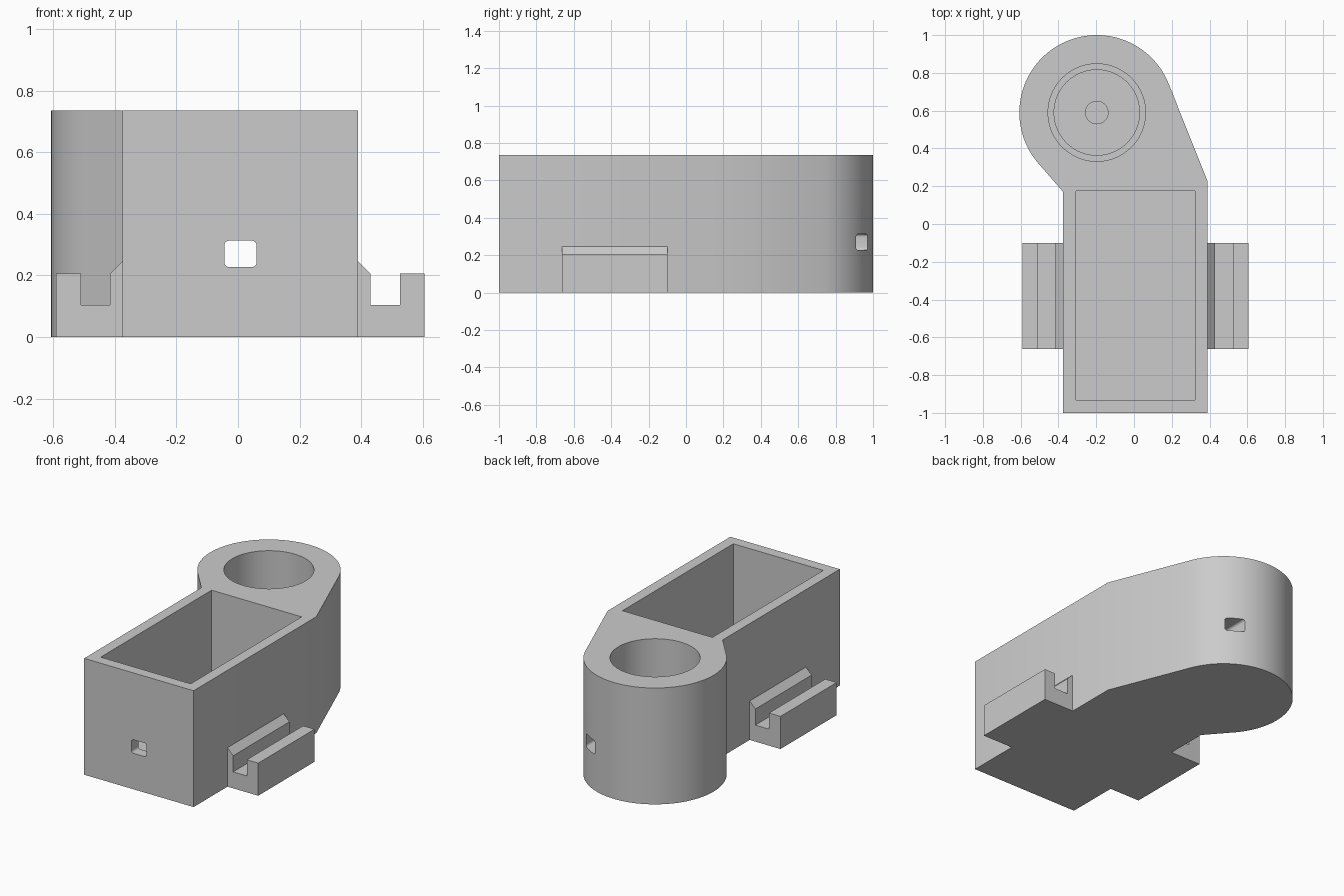
import bpy, bmesh
from math import atan2, acos, cos, sin, hypot, pi
from mathutils import Matrix, Vector

cube = bpy.data.objects.get("Cube")
if cube:
    bpy.data.objects.remove(cube, do_unlink=True)

grey = bpy.data.materials.new("plain grey")
grey.use_nodes = True
grey.diffuse_color = (0.6, 0.6, 0.6, 1)
grey.node_tree.nodes["Principled BSDF"].inputs["Base Color"].default_value = (0.6, 0.6, 0.6, 1)

HEIGHT, FLOOR = 0.735, 0.07
MID = 0.0075                       # centre line of the box
HALF = 0.3825                      # half width of the box
CX, CY, R = -0.197, 0.59, 0.41     # round tower


def prism(name, points, low, high, matrix=Matrix()):
    """Extrude a flat profile from low to high along its local z."""
    bm = bmesh.new()
    face = bm.faces.new([bm.verts.new((x, y, low)) for x, y in points])
    side = bmesh.ops.extrude_face_region(bm, geom=[face])["geom"]
    verts = [v for v in side if isinstance(v, bmesh.types.BMVert)]
    bmesh.ops.translate(bm, verts=verts, vec=(0, 0, high - low))
    bm.transform(matrix)
    bmesh.ops.recalc_face_normals(bm, faces=bm.faces)
    mesh = bpy.data.meshes.new(name)
    bm.to_mesh(mesh)
    bm.free()
    mesh.materials.append(grey)
    obj = bpy.data.objects.new(name, mesh)
    bpy.context.collection.objects.link(obj)
    return obj


def arc(cx, cy, r, start, end, steps):
    return [(cx + r * cos(start + (end - start) * i / steps),
             cy + r * sin(start + (end - start) * i / steps)) for i in range(steps + 1)]


def disc(r, steps=96):
    return arc(CX, CY, r, 0, 2 * pi, steps)[:-1]


def rect(x0, x1, y0, y1):
    return [(x0, y0), (x1, y0), (x1, y1), (x0, y1)]


def tangent_angle(x, y, sign):
    """Angle on the tower where a line from the point touches it."""
    dx, dy = x - CX, y - CY
    return atan2(dy, dx) + sign * acos(R / hypot(dx, dy))


def cut(target, cutter):
    cutter.hide_render = True
    mod = target.modifiers.new("cut", "BOOLEAN")
    mod.operation, mod.solver, mod.object = "DIFFERENCE", "EXACT", cutter
    bpy.ops.object.select_all(action="DESELECT")
    bpy.context.view_layer.objects.active = target
    target.select_set(True)
    bpy.ops.object.modifier_apply(modifier=mod.name)
    bpy.data.objects.remove(cutter, do_unlink=True)


# Body: box blending by tangents into the round tower
x0, x1 = MID - HALF, MID + HALF
start = tangent_angle(x1, 0.225, 1)
end = tangent_angle(x0, 0.17, -1) % (2 * pi)
outline = [(x0, -1), (x1, -1), (x1, 0.225)] + arc(CX, CY, R, start, end, 80) + [(x0, 0.17)]
body = prism("housing_body", outline, 0, HEIGHT)

# Rectangular compartment and stepped round bore
cut(body, prism("compartment_cutter", rect(-0.307, 0.322, -0.932, 0.175), FLOOR, 1))
cut(body, prism("bore_cutter", disc(0.258), 0.12, 1))
cut(body, prism("bore_step_cutter", disc(0.226), FLOOR, 0.3))

# Rounded cable passage running the full length
hx, hz, c = 0.052, 0.043, 0.015
passage = []
for i, (sx, sz) in enumerate([(1, 1), (-1, 1), (-1, -1), (1, -1)]):
    passage += arc(sx * (hx - c), sz * (hz - c), c, i * pi / 2, (i + 1) * pi / 2, 5)
along_y = Matrix.Translation((0.008, 0, 0.27)) @ Matrix.Rotation(pi / 2, 4, "X")
cut(body, prism("passage_cutter", passage, -1.2, 1.2, along_y))

# Central peg on the bore floor
peg = prism("bore_peg", disc(0.062, 48), FLOOR - 0.02, 0.2)

# Slotted side rails, mirrored about the box centre line
profile = [(0.36, 0), (0.5975, 0), (0.5975, 0.206), (0.5175, 0.206), (0.5175, 0.104),
           (0.4225, 0.104), (0.4225, 0.206), (0.3825, 0.246), (0.36, 0.246)]
for name, side in (("left_rail", 1), ("right_rail", -1)):
    place = Matrix.Translation((MID, 0, 0)) @ Matrix.Rotation(pi / 2, 4, "X")
    prism(name, [(side * x, z) for x, z in profile], 0.1, 0.662, place)

# Smooth the round walls, keep the edges sharp
for obj in (body, peg):
    bpy.ops.object.select_all(action="DESELECT")
    bpy.context.view_layer.objects.active = obj
    obj.select_set(True)
    bpy.ops.object.shade_smooth_by_angle(angle=0.4)
